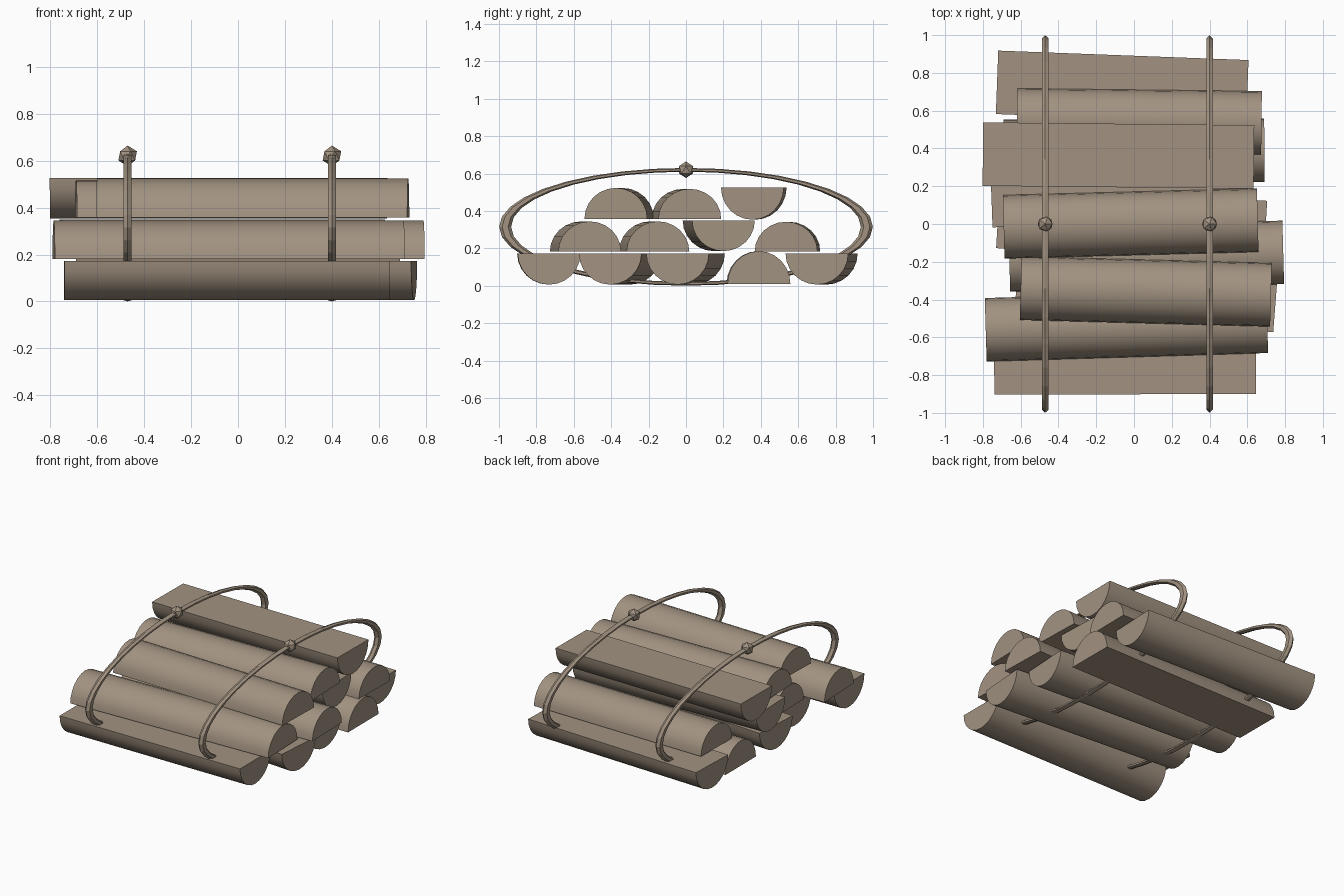
import bpy, bmesh, math
from mathutils import Matrix

if "Cube" in bpy.data.objects:
    bpy.data.objects.remove(bpy.data.objects["Cube"])

wood = bpy.data.materials.new("weathered wood")
wood.diffuse_color = (0.36, 0.29, 0.22, 1)
wood.use_nodes = True
wood.node_tree.nodes["Principled BSDF"].inputs["Base Color"].default_value = wood.diffuse_color


def add_object(name, bm, smooth):
    bmesh.ops.recalc_face_normals(bm, faces=bm.faces)
    me = bpy.data.meshes.new(name)
    bm.to_mesh(me)
    bm.free()
    me.materials.append(wood)
    ob = bpy.data.objects.new(name, me)
    bpy.context.collection.objects.link(ob)
    if smooth:
        bpy.ops.object.select_all(action='DESELECT')
        ob.select_set(True)
        bpy.context.view_layer.objects.active = ob
        bpy.ops.object.shade_smooth_by_angle(angle=math.radians(35))
    return ob


def split_log(name, left, right, flat_z, height, half_width=0.168, sides=12):
    """Half-round log from left (x, y) to right (x, y); negative height hangs down."""
    (x0, y0), (x1, y1) = left, right
    length = math.hypot(x1 - x0, y1 - y0)
    bm = bmesh.new()
    arc = [math.pi * i / sides for i in range(sides + 1)]
    ends = [[bm.verts.new((sx * length / 2, half_width * math.cos(a), height * math.sin(a)))
             for a in arc] for sx in (-1, 1)]
    bm.faces.new(ends[0])
    bm.faces.new(ends[1])
    for i in range(sides + 1):
        j = (i + 1) % (sides + 1)
        bm.faces.new((ends[0][i], ends[0][j], ends[1][j], ends[1][i]))
    ob = add_object(name, bm, True)
    ob.location = ((x0 + x1) / 2, (y0 + y1) / 2, flat_z)
    ob.rotation_euler.z = math.atan2(y1 - y0, x1 - x0)


# Three layers of logs: left end, right end, z of the flat side, height of the round side
layers = {
    "bottom_log": [
        ((-0.74, -0.735), (0.645, -0.732), 0.173, -0.167),
        ((-0.62, -0.30), (0.75, -0.405), 0.173, -0.167),
        ((-0.72, 0.04), (0.695, -0.045), 0.173, -0.167),
        ((-0.69, 0.385), (0.69, 0.39), 0.01, 0.175),
        ((-0.725, 0.75), (0.60, 0.70), 0.173, -0.167)],
    "middle_log": [
        ((-0.785, -0.56), (0.705, -0.515), 0.182, 0.162),
        ((-0.66, -0.19), (0.79, -0.15), 0.182, 0.162),
        ((-0.755, 0.15), (0.62, 0.20), 0.35, -0.165),
        ((-0.62, 0.55), (0.675, 0.535), 0.182, 0.16)],
    "top_log": [
        ((-0.60, -0.34), (0.725, -0.375), 0.358, 0.165),
        ((-0.69, -0.015), (0.655, 0.02), 0.358, 0.16),
        ((-0.80, 0.37), (0.635, 0.355), 0.526, -0.173)],
}
for layer, logs in layers.items():
    for n, log in enumerate(logs, 1):
        split_log(f"{layer}_{n}", *log)


def rope_loop(name, x, major=0.967, minor=0.032, steps=36, sides=6):
    """Ring in the YZ plane, squashed to an ellipse around the stack."""
    bm = bmesh.new()
    rings = []
    for i in range(steps):
        u = math.tau * i / steps
        ring = []
        for k in range(sides):
            v = math.tau * k / sides
            r = major + minor * math.cos(v)
            ring.append(bm.verts.new((x + 0.02 * math.sin(v), r * math.cos(u),
                                      0.315 + 0.315 * r * math.sin(u))))
        rings.append(ring)
    for i in range(steps):
        a, b = rings[i], rings[(i + 1) % steps]
        for k in range(sides):
            m = (k + 1) % sides
            bm.faces.new((a[k], a[m], b[m], b[k]))
    add_object(name, bm, False)


# Ropes with a faceted knot on top of each
for side, x in (("left", -0.47), ("right", 0.40)):
    rope_loop(f"{side}_rope", x)
    bm = bmesh.new()
    bmesh.ops.create_icosphere(bm, subdivisions=1, radius=0.044,
                               matrix=Matrix.Translation((x, 0, 0.62)))
    add_object(f"{side}_knot", bm, False)
